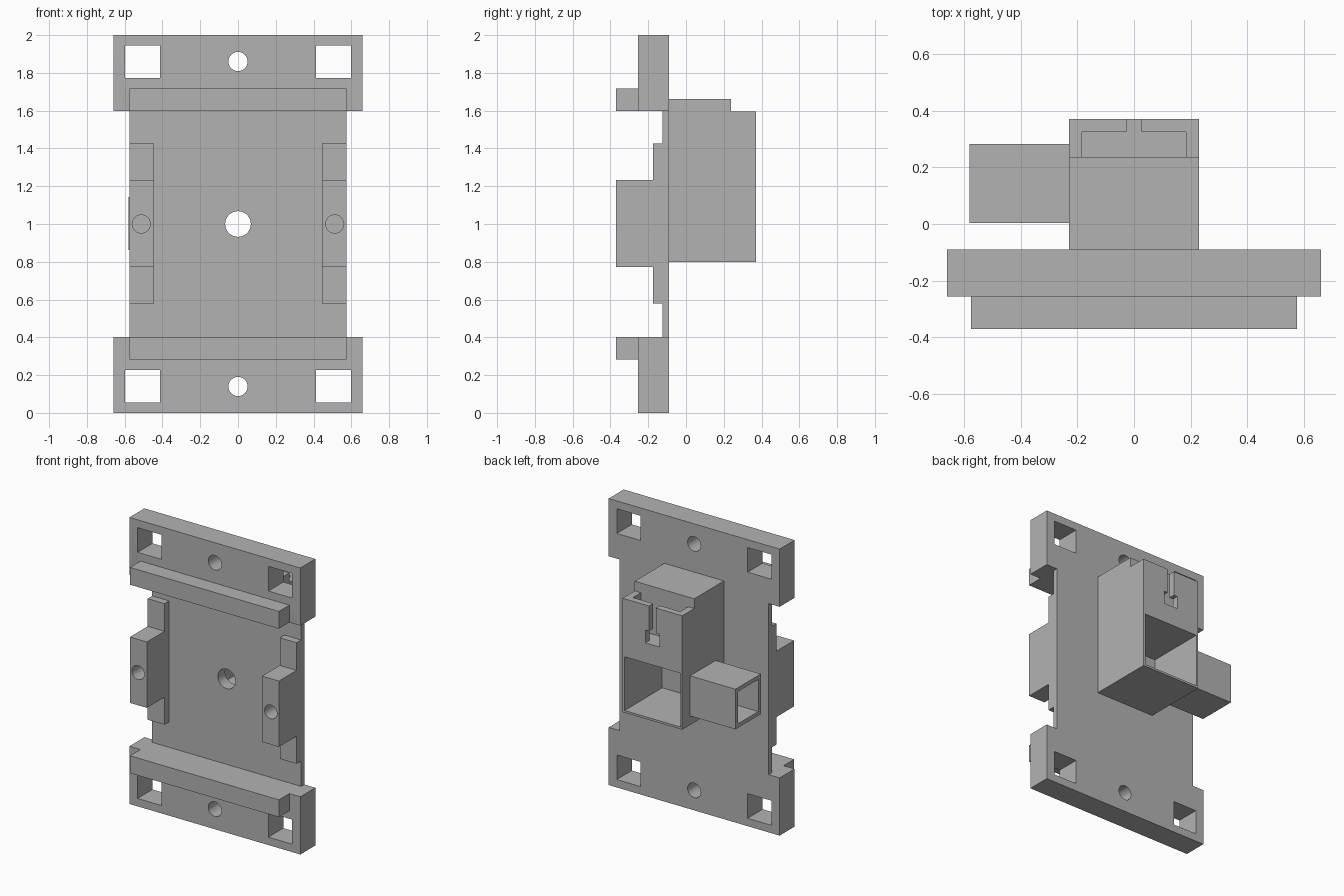
import bpy
import math

cube = bpy.data.objects.get("Cube")
if cube:
    bpy.data.objects.remove(cube, do_unlink=True)

GREY = (0.45, 0.45, 0.45, 1)
grey = bpy.data.materials.new("plain grey")
grey.use_nodes = True
grey.diffuse_color = GREY
grey.node_tree.nodes["Principled BSDF"].inputs["Base Color"].default_value = GREY


def box(name, xs, ys, zs):
    """Box between the given limits on each axis."""
    spans = (xs, ys, zs)
    bpy.ops.mesh.primitive_cube_add(size=1, location=[sum(s) / 2 for s in spans])
    ob = bpy.context.object
    ob.name = name
    ob.scale = [abs(s[1] - s[0]) for s in spans]
    bpy.ops.object.transform_apply(location=True, rotation=False, scale=True)
    ob.data.materials.append(grey)
    return ob


def bore(x, z, radius, ys):
    """Round cutter running along y."""
    bpy.ops.mesh.primitive_cylinder_add(
        vertices=32, radius=radius, depth=ys[1] - ys[0],
        location=(x, sum(ys) / 2, z), rotation=(math.pi / 2, 0, 0))
    ob = bpy.context.object
    ob.name = "bore_cutter"
    ob.data.materials.append(grey)
    return ob


def combine(target, tools, operation="DIFFERENCE"):
    """Apply each tool to the target, then discard it."""
    bpy.ops.object.select_all(action="DESELECT")
    bpy.context.view_layer.objects.active = target
    target.select_set(True)
    for tool in tools:
        mod = target.modifiers.new("combine", "BOOLEAN")
        mod.operation = operation
        mod.solver = "EXACT"
        mod.object = tool
        bpy.ops.object.modifier_apply(modifier=mod.name)
        bpy.data.objects.remove(tool, do_unlink=True)
    bpy.ops.object.shade_smooth_by_angle(angle=math.radians(30))


BACK = -0.09
THROUGH = (-0.5, 0.0)

# Thin back plate with the central hole
plate = box("back_plate", (-0.575, 0.575), (-0.125, BACK), (0.4, 1.6))
combine(plate, [bore(0, 1, 0.068, THROUGH)])

# End blocks with front rails, square windows and screw holes
for name, side in (("bottom", -1), ("top", 1)):
    def zs(a, b):
        return sorted((1 + side * a, 1 + side * b))
    block = box(name + "_end_block", (-0.66, 0.66), (-0.255, BACK), zs(0.597, 1))
    rail = box("rail", (-0.575, 0.575), (-0.37, -0.2), zs(0.597, 0.718))
    combine(block, [rail], "UNION")
    windows = [box("window_cutter", sorted((s * 0.413, s * 0.597)), THROUGH, zs(0.773, 0.945))
               for s in (-1, 1)]
    combine(block, windows + [bore(0, 1 + side * 0.86, 0.051, THROUGH)])

# Stepped side clamps with blind screw holes
for name, side in (("right", -1), ("left", 1)):
    xs = sorted((side * 0.445, side * 0.575))
    clamp = box(name + "_clamp", xs, (-0.175, -0.125), (0.58, 1.425))
    combine(clamp, [box("boss", xs, (-0.37, -0.125), (0.772, 1.232))], "UNION")
    combine(clamp, [bore(side * 0.512, 1, 0.048, (-0.45, -0.13))])

# Rear housing: raised cap, lower cavity, upper pocket and keyhole slot
housing = box("rear_housing", (-0.23, 0.23), (BACK, 0.37), (0.8, 1.595))
cap = box("cap", (-0.23, 0.23), (BACK, 0.237), (1.5, 1.663))
combine(housing, [cap], "UNION")
combine(housing, [
    box("cavity_cutter", (-0.215, 0.215), (-0.045, 0.5), (0.815, 1.19)),
    box("pocket_cutter", (-0.183, 0.183), (0.237, 0.325), (1.33, 1.8)),
    box("slot_cutter", (-0.026, 0.026), (0.3, 0.5), (1.38, 1.8)),
    box("keyhole_cutter", (-0.055, 0.055), (0.3, 0.5), (1.33, 1.42)),
    bore(0, 1, 0.068, (-0.3, 0.05)),
])

# Square side tube, open at its outer end
tube = box("side_tube", (-0.58, -0.23), (0.003, 0.283), (0.863, 1.143))
combine(tube, [box("tube_cutter", (-0.7, -0.235), (0.031, 0.255), (0.891, 1.115))])
